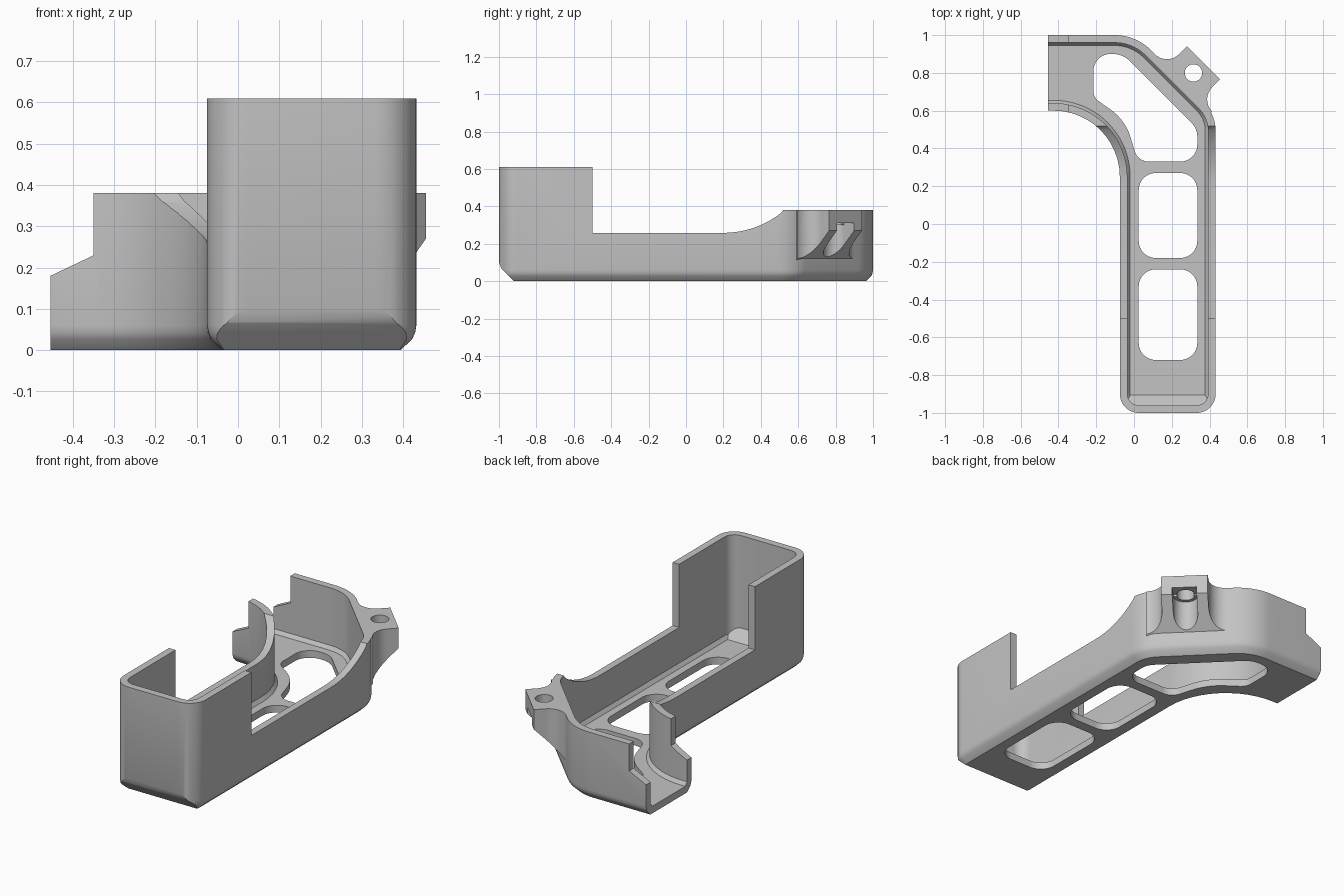
import bpy, bmesh
from math import sin, cos, tan, pi
from mathutils import Vector

cube = bpy.data.objects.get("Cube")
if cube:
    bpy.data.objects.remove(cube, do_unlink=True)

grey = bpy.data.materials.new("plain_grey")
grey.use_nodes = True
grey.diffuse_color = (0.55, 0.55, 0.55, 1)
grey.node_tree.nodes["Principled BSDF"].inputs["Base Color"].default_value = (0.55, 0.55, 0.55, 1)


def rounded(corners, steps=12):
    """Closed 2D outline from (x, y, radius) corners."""
    out = []
    for i, (x, y, r) in enumerate(corners):
        p = Vector((x, y))
        if r == 0:
            out.append(p)
            continue
        a = (Vector(corners[i - 1][:2]) - p).normalized()
        b = (Vector(corners[(i + 1) % len(corners)][:2]) - p).normalized()
        half = a.angle(b) / 2
        centre = p + (a + b).normalized() * r / sin(half)
        s, e = p + a * r / tan(half) - centre, p + b * r / tan(half) - centre
        w = pi - 2 * half
        for k in range(steps + 1):
            t = k / steps * w
            out.append(centre + (s * sin(w - t) + e * sin(t)) / sin(w))
    return out


def inset(outline, d):
    """Move a counter-clockwise outline inwards by d."""
    out = []
    for i, p in enumerate(outline):
        a = (p - outline[i - 1]).normalized()
        b = (outline[(i + 1) % len(outline)] - p).normalized()
        n = Vector((-a.y - b.y, a.x + b.x)).normalized()
        out.append(p + n * d / max(n.dot(Vector((-a.y, a.x))), 0.3))
    return out


def loft(name, layers, place=lambda a, b, h: (a, b, h), cuts=()):
    """Solid through stacked outlines, trimmed by (point, normal) planes."""
    bm = bmesh.new()
    rings = [[bm.verts.new(place(p[0], p[1], h)) for p in pts] for pts, h in layers]
    n = len(rings[0])
    for lo, hi in zip(rings, rings[1:]):
        for i in range(n):
            j = (i + 1) % n
            bm.faces.new((lo[i], lo[j], hi[j], hi[i]))
    bm.faces.new(rings[0][::-1])
    bm.faces.new(rings[-1])
    for co, no in cuts:
        geom = bm.verts[:] + bm.edges[:] + bm.faces[:]
        cut = bmesh.ops.bisect_plane(bm, geom=geom, plane_co=co, plane_no=no, clear_outer=True)
        edges = [g for g in cut["geom_cut"] if isinstance(g, bmesh.types.BMEdge)]
        bmesh.ops.contextual_create(bm, geom=edges)
    bmesh.ops.recalc_face_normals(bm, faces=bm.faces[:])
    mesh = bpy.data.meshes.new(name)
    bm.to_mesh(mesh)
    bm.free()
    mesh.materials.append(grey)
    ob = bpy.data.objects.new(name, mesh)
    bpy.context.collection.objects.link(ob)
    return ob


def prism(name, pts, lo, hi, place=lambda a, b, h: (a, b, h), cuts=()):
    return loft(name, [(pts, lo), (pts, hi)], place, cuts)


def combine(target, tool, operation="DIFFERENCE"):
    mod = target.modifiers.new("join", "BOOLEAN")
    mod.operation, mod.solver, mod.object = operation, "EXACT", tool
    bpy.context.view_layer.objects.active = target
    bpy.ops.object.modifier_apply(modifier=mod.name)
    bpy.data.objects.remove(tool, do_unlink=True)


# Outer shell: bent tray with softened bottom edge and sloped front
outline = rounded([(-0.7, 0.6, 0), (-0.075, 0.6, 0.35), (-0.075, -1, 0.1), (0.432, -1, 0.1),
                   (0.432, 0.578, 0.2), (0.01, 1, 0.27), (-0.7, 1, 0)])
tray = loft("tray", [(inset(outline, d), z) for d, z in
                     ((0.038, 0), (0.01, 0.027), (0.003, 0.042), (0, 0.06), (0, 0.61))],
            cuts=[((0, -0.92, 0), (0, -1, -1)), ((0, -1, 0.1), (0, -0.92, -0.38))])

# Screw lug on the diagonal wall: u points outwards, v runs along the wall
R = 0.5 ** 0.5
MID_U, MID_V, HALF, FILLET = 0.788, 0.343, 0.124, 0.09


def diagonal(u, v, h):
    return ((u - v) * R, (u + v) * R, h)


flare = [(0.714 + FILLET * (1 - sin(k * pi / 20)), HALF + FILLET * (1 - cos(k * pi / 20)))
         for k in range(11)]
side = [(0.863, HALF)] + flare + [(0.69, HALF + FILLET)]
lug_shape = [(u, MID_V + v) for u, v in side] + [(u, MID_V - v) for u, v in reversed(side)]
lug = prism("lug", lug_shape, 0.06, 0.38, diagonal,
            cuts=[(diagonal(0.863, MID_V, 0.27), (R, R, -1))])
combine(tray, lug, "UNION")


def circle(r, n=32):
    return [(MID_U + r * cos(2 * pi * k / n), MID_V + r * sin(2 * pi * k / n)) for k in range(n)]


combine(tray, prism("screw_hole", circle(0.046), 0.29, 0.5, diagonal))
combine(tray, prism("screw_channel", circle(0.065), 0.11, 0.3, diagonal))
pocket = [(MID_U, MID_V - 0.065), (0.95, MID_V - 0.065), (0.95, MID_V + 0.065), (MID_U, MID_V + 0.065)]
combine(tray, prism("nut_pocket", pocket, 0.2, 0.31, diagonal))

# Hollow inside, leaving walls and floor
wide = [Vector((p.x - 0.3 if p.x < -0.6 else p.x, p.y)) for p in outline]
cavity = loft("cavity", [(inset(wide, d), z) for d, z in ((0.055, 0.04), (0.04, 0.06), (0.04, 0.9))],
              cuts=[((0, -0.905, 0.04), (0, -1, -1))])
combine(tray, cavity)

# Wall heights along the length, with a curved rise to the back
RISE = 0.5
curve = [(0.2 + RISE * sin(k * 0.0723), 0.258 + RISE * (1 - cos(k * 0.0723))) for k in range(10)]
heights = [(-0.5, 0.8), (-0.5, 0.258)] + curve + [(0.52, 0.38), (1.3, 0.38), (1.3, 0.8)]
combine(tray, prism("height_cutter", heights, -1.2, 1.2, lambda a, b, h: (h, a, b)))

# Open side end with a lowered lip
lip = [(-0.35, 0.9), (-0.35, 0.23), (-0.37, 0.22), (-0.454, 0.18), (-0.454, -0.2), (-1.2, -0.2), (-1.2, 0.9)]
combine(tray, prism("end_cutter", lip, 0.3, 1.2, lambda a, b, h: (a, h, b)))

# Floor openings
for y0, y1 in ((-0.72, -0.24), (-0.18, 0.27)):
    shape = rounded([(x, y, 0.09) for x, y in ((0.025, y0), (0.335, y0), (0.335, y1), (0.025, y1))])
    combine(tray, prism("floor_opening", shape, -0.1, 0.1))
bent = rounded([(-0.215, 0.9, 0.09), (-0.215, 0.67, 0.07), (-0.045, 0.55, 0.28), (0.02, 0.33, 0.08),
                (0.335, 0.33, 0.09), (0.335, 0.505, 0.1), (-0.06, 0.9, 0.12)])
combine(tray, prism("bent_opening", bent, -0.1, 0.1))

# Smooth curved walls, keep crisp edges
bpy.ops.object.select_all(action="DESELECT")
tray.select_set(True)
bpy.context.view_layer.objects.active = tray
bpy.ops.object.shade_smooth_by_angle(angle=0.5)
